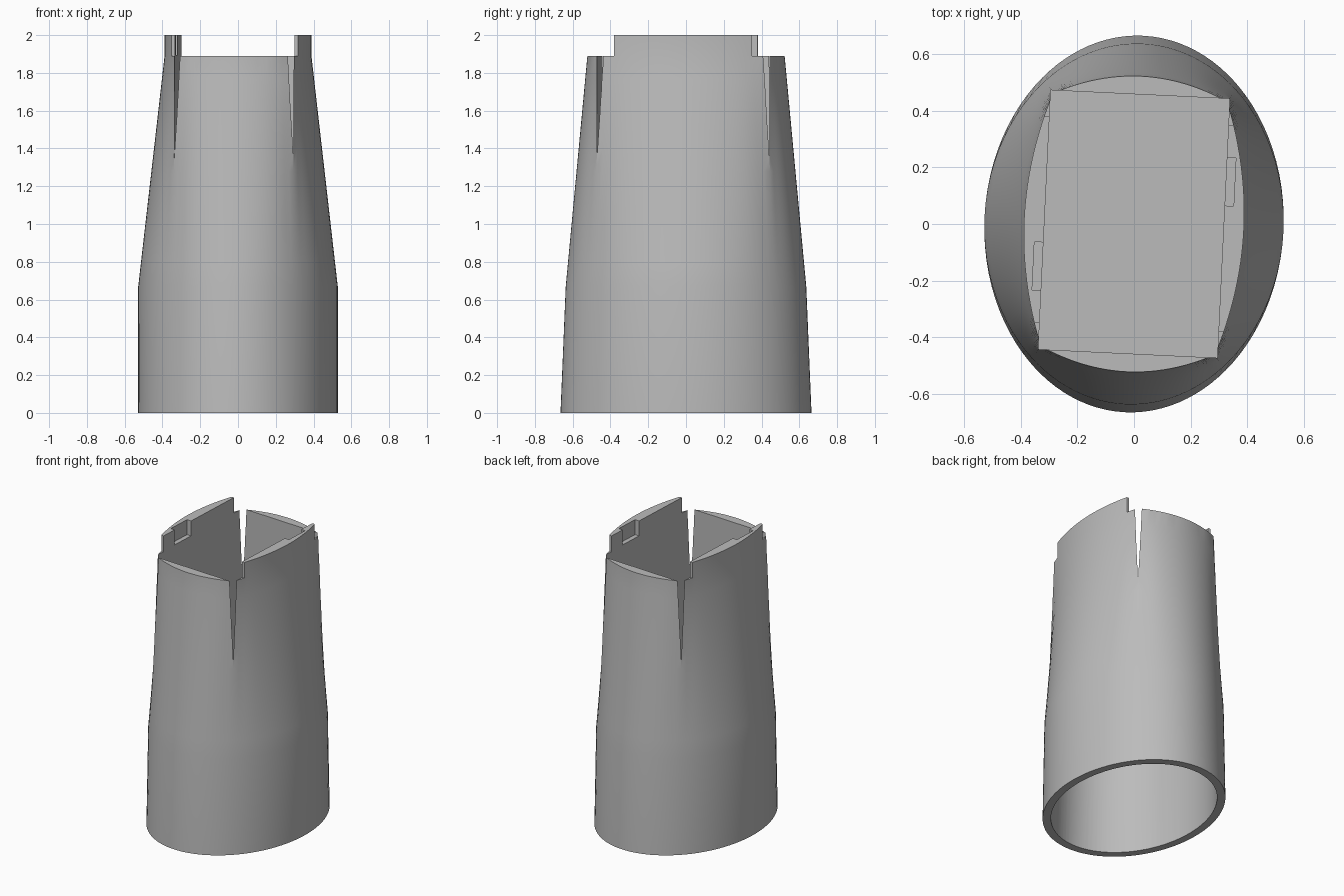
import bpy, bmesh, math
from mathutils import Matrix

default = bpy.data.objects.get("Cube")
if default:
    bpy.data.objects.remove(default, do_unlink=True)

TURN = math.radians(-2.75)      # slight twist of the whole adapter
SHOULDER, RIM, TOP = 0.67, 1.89, 2.0
POCKET = (0.316, 0.4575)        # half sizes of the rectangular socket
APEX = (0.388, 0.522)           # bulge of the four rim arcs
CORNER = (0.308, 0.447)         # where the rim arcs meet
STEPS = 24

grey = bpy.data.materials.new("plain grey")
grey.use_nodes = True
grey.diffuse_color = (0.5, 0.5, 0.5, 1)
grey.node_tree.nodes["Principled BSDF"].inputs["Base Color"].default_value = (0.5, 0.5, 0.5, 1)


def rim_outline():
    """Four shallow arcs meeting at corners, counter-clockwise."""
    side, back = [], []
    for i in range(STEPS):
        s = 2 * i / STEPS - 1
        side.append((APEX[0] - (APEX[0] - CORNER[0]) * s * s, CORNER[1] * s))
        back.append((-CORNER[0] * s, APEX[1] - (APEX[1] - CORNER[1]) * s * s))
    half = side + back
    return half + [(-x, -y) for x, y in half]


def section(a, b, z, t):
    """Blend from an ellipse (t=0) to the rim outline (t=1) at height z."""
    ring = []
    corner_angle = math.atan2(CORNER[1], CORNER[0])
    for x, y in rim_outline():
        r = math.hypot(x, y)
        c, s = x / r, y / r
        ellipse = 1 / math.hypot(c / a, s / b)
        near = math.atan2(abs(y), abs(x)) - corner_angle
        pull = 1 - 0.07 * t * (1 - t) * math.exp(-(near / 0.15) ** 2)
        r = (ellipse + (r - ellipse) * t) * pull
        ring.append((c * r, s * r, z))
    return ring


def loft(name, rings):
    bm = bmesh.new()
    loops = [[bm.verts.new(p) for p in ring] for ring in rings]
    n = len(loops[0])
    for low, high in zip(loops, loops[1:]):
        for i in range(n):
            j = (i + 1) % n
            bm.faces.new((low[i], low[j], high[j], high[i]))
    bm.faces.new(loops[0][::-1])
    bm.faces.new(loops[-1])
    return finish(name, bm)


def box(name, x, y, z):
    bm = bmesh.new()
    size = Matrix.Diagonal((x[1] - x[0], y[1] - y[0], z[1] - z[0], 1))
    middle = Matrix.Translation([sum(v) / 2 for v in (x, y, z)])
    bmesh.ops.create_cube(bm, size=1, matrix=middle @ size)
    return finish(name, bm)


def finish(name, bm):
    bmesh.ops.recalc_face_normals(bm, faces=bm.faces)
    bm.transform(Matrix.Rotation(TURN, 4, "Z"))
    mesh = bpy.data.meshes.new(name)
    bm.to_mesh(mesh)
    bm.free()
    mesh.materials.append(grey)
    obj = bpy.data.objects.new(name, mesh)
    bpy.context.collection.objects.link(obj)
    return obj


# Outer sleeve: oval base, shoulder, taper to the four-arc rim, upright tabs
rings = [section(0.528, 0.665, 0, 0)]
for k in range(11):
    t = k / 10
    rings.append(section(0.528, 0.637, SHOULDER + (RIM - SHOULDER) * t, t))
rings.append(section(0.528, 0.637, TOP, 1))
body = loft("tapered_sleeve", rings)

# Cutters: oval cavity below, rectangular socket above
px, py = POCKET
cutters = [
    loft("oval_cavity", [section(0.476, 0.613, -0.1, 0), section(0.476, 0.588, SHOULDER, 0)]),
    box("socket", (-px, px), (-py, py), (SHOULDER + 0.05, 2.2)),
]
# Rim steps beside the tabs, and one latch notch in each tab
for sign in (-1, 1):
    cutters.append(box("rim_step", (-1, 1), sorted((sign * 0.365, sign)), (RIM, 2.2)))
    cutters.append(box("latch_notch", sorted((sign * 0.25, sign * 0.348)),
                       sorted((sign * 0.08, sign * 0.25)), (RIM + 0.005, 2.2)))

for cutter in cutters:
    mod = body.modifiers.new(cutter.name, "BOOLEAN")
    mod.operation = "DIFFERENCE"
    mod.solver = "EXACT"
    mod.object = cutter
    cutter.hide_render = True
    cutter.hide_viewport = True

# Bake the cuts, then drop the cutters
bpy.context.view_layer.update()
cut = bpy.data.meshes.new_from_object(body.evaluated_get(bpy.context.evaluated_depsgraph_get()))
body.modifiers.clear()
body.data = cut
for cutter in cutters:
    bpy.data.objects.remove(cutter, do_unlink=True)

bpy.ops.object.select_all(action="DESELECT")
body.select_set(True)
bpy.context.view_layer.objects.active = body
bpy.ops.object.shade_smooth_by_angle(angle=math.radians(25))
